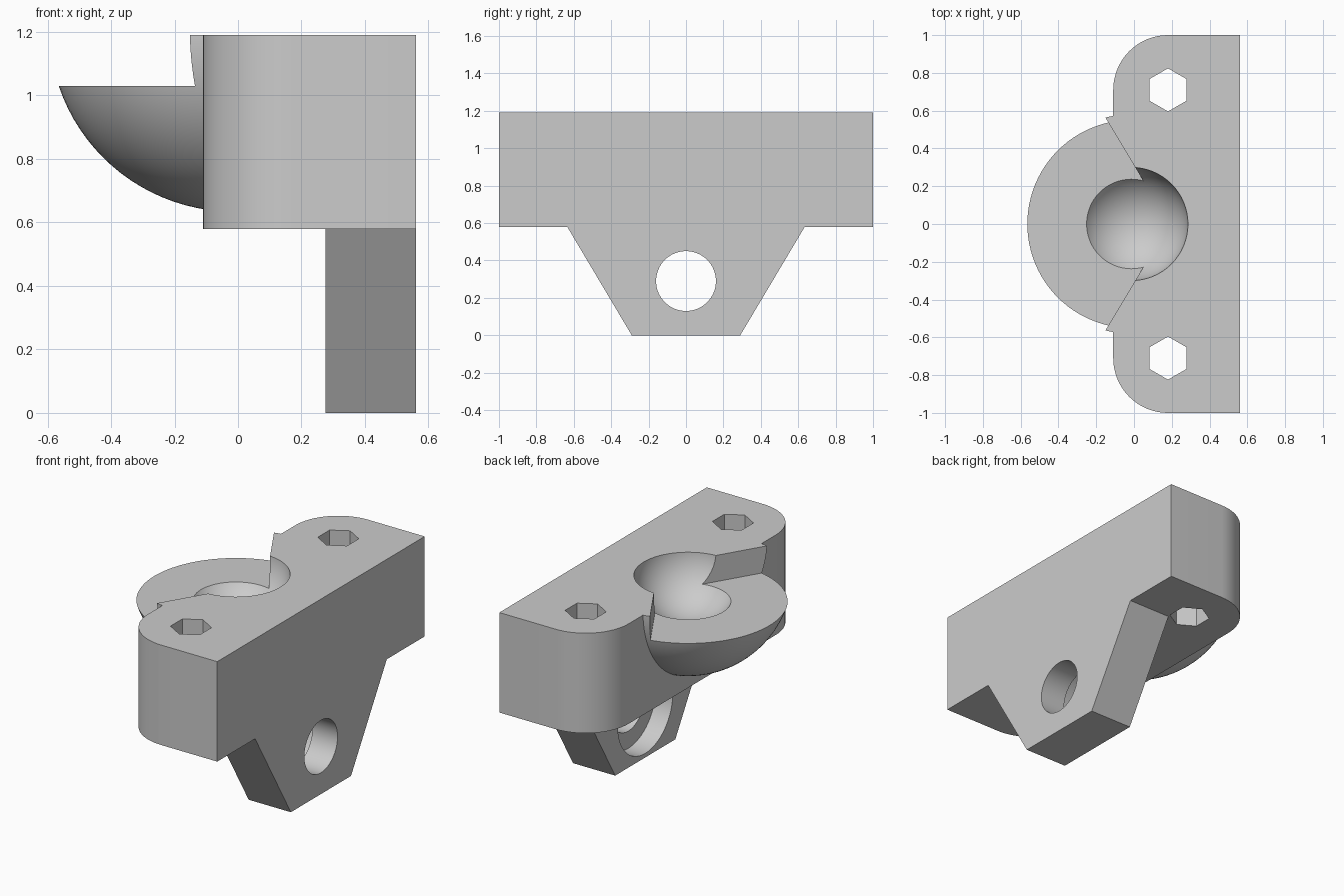
import bpy, bmesh
from math import sin, cos, pi, radians, tan
from mathutils import Matrix, Vector

if "Cube" in bpy.data.objects:
    bpy.data.objects.remove(bpy.data.objects["Cube"], do_unlink=True)

grey = bpy.data.materials.new("light_grey")
grey.use_nodes = True
grey.diffuse_color = (0.6, 0.6, 0.6, 1)
grey.node_tree.nodes["Principled BSDF"].inputs["Base Color"].default_value = (0.6, 0.6, 0.6, 1)

# Key dimensions
BACK, FRONT = 0.56, -0.11
BASE, TOP, RIM = 0.58, 1.19, 1.03
CORNER, BOLT_X, BOLT_Y = 0.29, 0.18, 0.71
TAB_IN, AXLE_Z = 0.275, 0.29
CENTRE = Vector((-0.014, 0, 1.215))


def make(name, bm):
    bmesh.ops.recalc_face_normals(bm, faces=bm.faces)
    mesh = bpy.data.meshes.new(name)
    bm.to_mesh(mesh)
    bm.free()
    mesh.materials.append(grey)
    ob = bpy.data.objects.new(name, mesh)
    bpy.context.collection.objects.link(ob)
    return ob


def prism(name, points, offset):
    """Extrude a closed outline along an offset vector."""
    bm = bmesh.new()
    face = bm.faces.new([bm.verts.new(p) for p in points])
    ext = bmesh.ops.extrude_face_region(bm, geom=[face], use_keep_orig=True)
    moved = [g for g in ext["geom"] if isinstance(g, bmesh.types.BMVert)]
    bmesh.ops.translate(bm, verts=moved, vec=offset)
    return make(name, bm)


def ball(name, radius, segments):
    bm = bmesh.new()
    bmesh.ops.create_uvsphere(bm, u_segments=segments, v_segments=segments // 2,
                              radius=radius, matrix=Matrix.Translation(CENTRE))
    return bm


def slice_off(bm, point, normal):
    """Remove what lies on the normal side of a plane and close the cut."""
    geom = bm.verts[:] + bm.edges[:] + bm.faces[:]
    cut = bmesh.ops.bisect_plane(bm, geom=geom, plane_co=point, plane_no=normal, clear_outer=True)
    edges = [g for g in cut["geom_cut"] if isinstance(g, bmesh.types.BMEdge)]
    bmesh.ops.contextual_create(bm, geom=edges)


def ring(radius, n, start=0.0):
    return [(radius * cos(start + 2 * pi * i / n), radius * sin(start + 2 * pi * i / n))
            for i in range(n)]


def combine(target, tool, operation):
    """Apply a boolean and discard the tool."""
    tool.hide_render = True
    mod = target.modifiers.new(tool.name, "BOOLEAN")
    mod.operation, mod.solver, mod.object = operation, "EXACT", tool
    bpy.context.view_layer.objects.active = target
    bpy.ops.object.modifier_apply(modifier=mod.name)
    bpy.data.objects.remove(tool, do_unlink=True)


# Main block with two rounded corners
arc = [radians(90 + 90 * i / 16) for i in range(17)]
half = [(BOLT_X + CORNER * cos(a), BOLT_Y + CORNER * sin(a)) for a in arc]
outline = [(BACK, 1)] + half + [(x, -y) for x, y in reversed(half)] + [(BACK, -1)]
body = prism("mounting_bracket", [(x, y, BASE) for x, y in outline], (0, 0, TOP - BASE))

# Hemispherical socket shell, kept clear of the back wall
shell = ball("socket_shell", 0.581, 96)
slice_off(shell, (0, 0, TOP), (0, 0, 1))
slice_off(shell, (0.3, 0, 0), (1, 0, 0))
combine(body, make("socket_shell", shell), "UNION")

# Tapered axle tab below the block
tab = [(-0.635, BASE), (0.635, BASE), (0.29, 0), (-0.29, 0)]
combine(body, prism("axle_tab", [(TAB_IN, y, z) for y, z in tab], (BACK - TAB_IN, 0, 0)), "UNION")

# Wedge-shaped relief above the socket rim
apex, reach = 0.187, 1.0
side = reach * tan(radians(59))
wedge = [(apex, 0), (apex - reach, side), (apex - reach, -side)]
combine(body, prism("wedge_cutter", [(x, y, RIM) for x, y in wedge], (0, 0, 0.5)), "DIFFERENCE")

# Spherical cup
combine(body, make("cup_cutter", ball("cup_cutter", 0.301, 64)), "DIFFERENCE")

# Hexagonal bolt holes
for s in (-1, 1):
    hexagon = [(BOLT_X + x, s * BOLT_Y + y, BASE - 0.1) for x, y in ring(0.114, 6, pi / 2)]
    combine(body, prism("bolt_cutter", hexagon, (0, 0, 1)), "DIFFERENCE")

# Axle hole and its wider recess on the inner side
for radius, start, end in ((0.16, 0.2, 0.7), (0.265, 0.2, TAB_IN + 0.115)):
    circle = [(start, y, AXLE_Z + z) for y, z in ring(radius, 64)]
    combine(body, prism("axle_cutter", circle, (end - start, 0, 0)), "DIFFERENCE")

# Smooth the curved surfaces, keep edges crisp
bpy.ops.object.select_all(action="DESELECT")
body.select_set(True)
bpy.context.view_layer.objects.active = body
bpy.ops.object.shade_smooth_by_angle(angle=radians(25))
